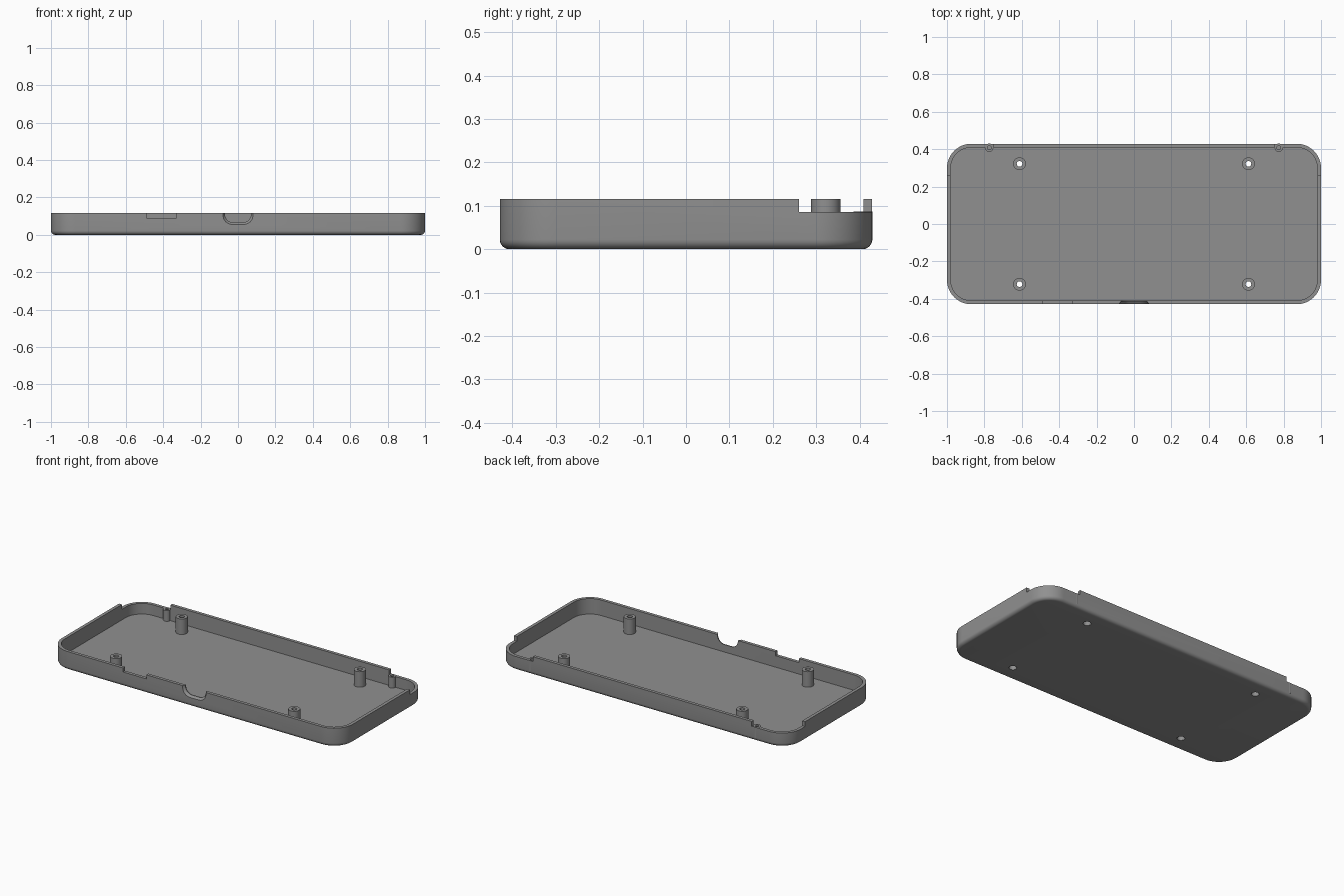
import bpy, bmesh, math
from mathutils import Matrix

if "Cube" in bpy.data.objects:
    bpy.data.objects.remove(bpy.data.objects["Cube"])

HX, HY, TOP, LOW = 1.0, 0.429, 0.116, 0.086
WALL, FLOOR, CORNER, FILLET = 0.02, 0.02, 0.13, 0.022

grey = bpy.data.materials.new("mid grey plastic")
grey.use_nodes = True
colour = (0.28, 0.28, 0.28, 1)
grey.diffuse_color = colour
grey.node_tree.nodes["Principled BSDF"].inputs["Base Color"].default_value = colour


def finish(name, bm):
    bmesh.ops.recalc_face_normals(bm, faces=bm.faces)
    mesh = bpy.data.meshes.new(name)
    bm.to_mesh(mesh)
    bm.free()
    mesh.materials.append(grey)
    obj = bpy.data.objects.new(name, mesh)
    bpy.context.collection.objects.link(obj)
    return obj


def smooth(obj):
    bpy.ops.object.select_all(action='DESELECT')
    obj.select_set(True)
    bpy.context.view_layer.objects.active = obj
    bpy.ops.object.shade_smooth_by_angle(angle=math.radians(30))


def loft(name, rings, closed=False):
    """Skin a stack of equal rings; cap the ends, or join last to first."""
    bm = bmesh.new()
    loops = [[bm.verts.new(p) for p in ring] for ring in rings]
    n = len(loops[0])
    pairs = list(zip(loops, loops[1:]))
    if closed:
        pairs.append((loops[-1], loops[0]))
    else:
        bm.faces.new(loops[0])
        bm.faces.new(loops[-1])
    for a, b in pairs:
        for i in range(n):
            j = (i + 1) % n
            bm.faces.new((a[i], a[j], b[j], b[i]))
    return finish(name, bm)


def rounded_ring(inset, z, steps=14):
    r = CORNER - inset
    ring = []
    for k, (sx, sy) in enumerate([(1, 1), (-1, 1), (-1, -1), (1, -1)]):
        for i in range(steps + 1):
            a = math.pi / 2 * (k + i / steps)
            ring.append((sx * (HX - CORNER) + r * math.cos(a),
                         sy * (HY - CORNER) + r * math.sin(a), z))
    return ring


def turned(name, profile, x, y, closed=False, sides=32):
    """Round part from (radius, height) pairs."""
    angles = [math.tau * i / sides for i in range(sides)]
    return loft(name, [[(x + r * math.cos(a), y + r * math.sin(a), z) for a in angles]
                       for r, z in profile], closed)


def box(name, x0, x1, y0, y1, z0, z1):
    bm = bmesh.new()
    bmesh.ops.create_cube(bm, size=1, matrix=Matrix.Translation(
        ((x0 + x1) / 2, (y0 + y1) / 2, (z0 + z1) / 2)) @ Matrix.Diagonal(
        (x1 - x0, y1 - y0, z1 - z0, 1)))
    return finish(name, bm)


def port_ring(half, bottom, radius, y, steps=8):
    pts = [(half, y, TOP + 0.05), (-half, y, TOP + 0.05)]
    for side, start in ((-1, math.pi), (1, 1.5 * math.pi)):
        for i in range(steps + 1):
            a = start + math.pi / 2 * i / steps
            pts.append((side * (half - radius) + radius * math.cos(a), y,
                        bottom + radius + radius * math.sin(a)))
    return pts


# Tray shell: filleted bottom, straight wall, hollow inside
arc = [math.pi / 2 * i / 6 for i in range(7)]
profile = [(FILLET * (1 - math.sin(a)), FILLET * (1 - math.cos(a))) for a in arc]
profile += [(0, TOP), (WALL, TOP), (WALL, FLOOR)]
tray = loft("tray", [rounded_ring(i, z) for i, z in profile])

# Cutters: side notch, bevelled cable port, lowered back corners, screw holes
cutters = [
    box("notch_cutter", -0.49, -0.33, -0.5, -0.39, 0.091, 0.2),
    loft("port_cutter", [port_ring(0.083, 0.053, 0.05, -HY - 0.004),
                         port_ring(0.07, 0.066, 0.045, -HY + 0.014),
                         port_ring(0.07, 0.066, 0.045, -0.39)]),
]
for side, label in ((1, "left"), (-1, "right")):
    x0, x1 = sorted((side * 0.752, side * 1.1))
    cutters.append(box("corner_cutter", x0, x1, 0.26, 0.5, LOW, 0.2))
    px, py = side * 0.774, 0.408
    cutters.append(turned("pin_cutter", [(0.01, 0.04), (0.01, 0.2)], px, py))

    # Small pin posts merged into the back wall
    post = turned(label + "_back_pin_post",
                  [(0.022, FLOOR), (0.022, LOW + 0.0005), (0.01, LOW + 0.0005), (0.01, 0.04)],
                  px, py)
    smooth(post)

    # Screw standoffs with a wider recess underneath
    for y, end in ((-0.322, "front"), (0.322, "back")):
        x = side * 0.612
        cutters.append(turned("screw_cutter", [(0.022, -0.1), (0.022, 0.1)], x, y))
        standoff = turned(f"{label}_{end}_standoff",
                          [(0.034, FLOOR), (0.034, TOP), (0.015, TOP), (0.015, 0.045),
                           (0.022, 0.045), (0.022, FLOOR)], x, y, closed=True)
        smooth(standoff)

for cutter in cutters:
    cutter.hide_render = True
    mod = tray.modifiers.new(cutter.name, 'BOOLEAN')
    mod.operation, mod.solver, mod.object = 'DIFFERENCE', 'EXACT', cutter

# Bake the cuts and remove the cutters
bpy.context.view_layer.update()
baked = bpy.data.meshes.new_from_object(
    tray.evaluated_get(bpy.context.evaluated_depsgraph_get()))
tray.modifiers.clear()
tray.data = baked
for cutter in cutters:
    bpy.data.objects.remove(cutter)
smooth(tray)
